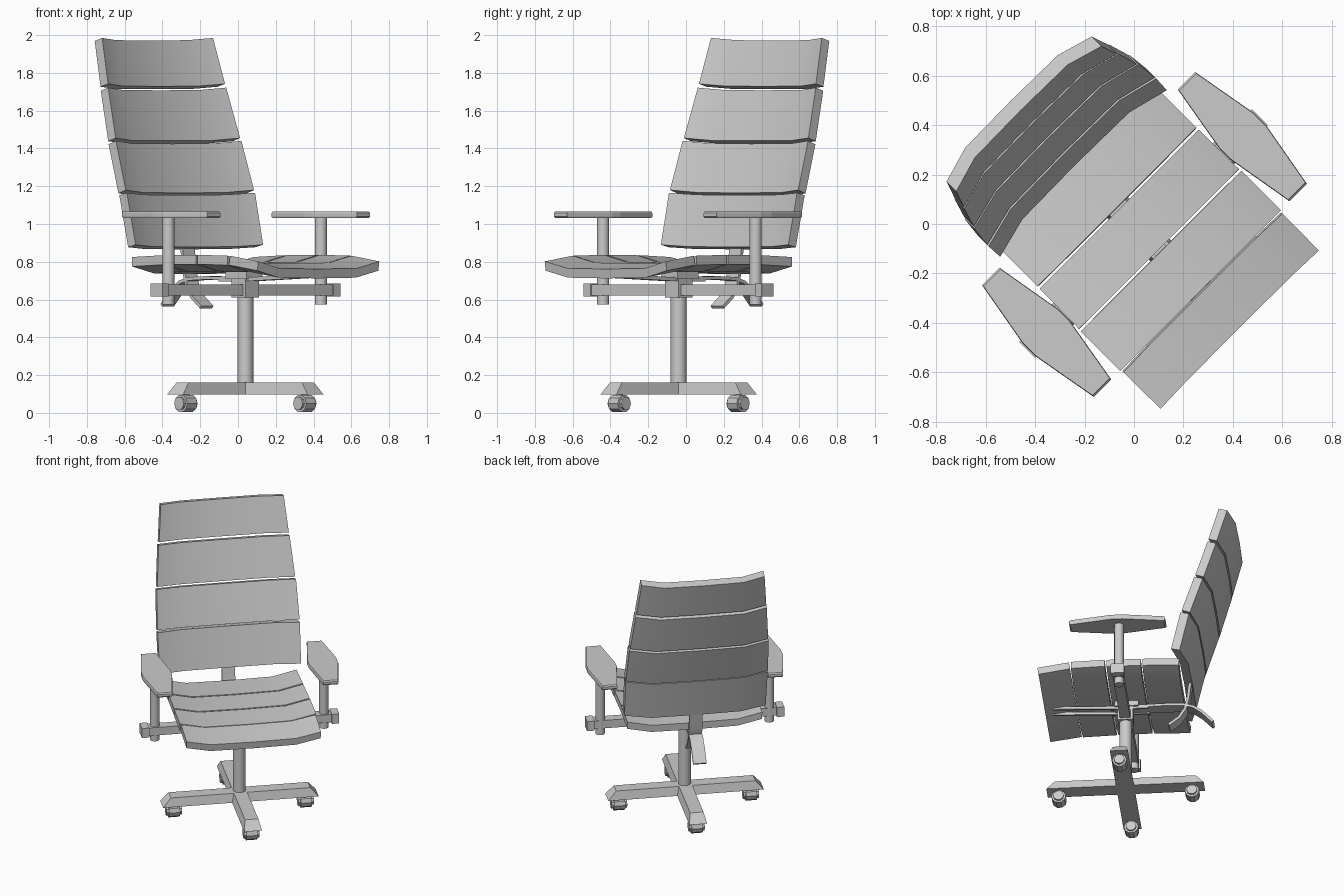
import bpy, bmesh, math
from mathutils import Matrix, Vector

if "Cube" in bpy.data.objects:
    bpy.data.objects.remove(bpy.data.objects["Cube"])

# The chair is built facing +X, then turned so it faces diagonally
TURN = Matrix.Rotation(math.radians(-45), 4, 'Z')
CX = 0.055  # column position along the chair


def finish(name, bm, smooth=False):
    bmesh.ops.recalc_face_normals(bm, faces=bm.faces)
    bm.transform(TURN)
    me = bpy.data.meshes.new(name)
    bm.to_mesh(me)
    bm.free()
    ob = bpy.data.objects.new(name, me)
    bpy.context.collection.objects.link(ob)
    if smooth:
        bpy.context.view_layer.objects.active = ob
        ob.select_set(True)
        bpy.ops.object.shade_smooth_by_angle(angle=math.radians(35))
        ob.select_set(False)
    return ob


def loft(name, rings, smooth=False):
    """Skin closed rings of points and cap both ends."""
    bm = bmesh.new()
    vs = [[bm.verts.new(p) for p in r] for r in rings]
    n = len(vs[0])
    for a, b in zip(vs, vs[1:]):
        for i in range(n):
            bm.faces.new((a[i], a[(i + 1) % n], b[(i + 1) % n], b[i]))
    bm.faces.new(vs[0])
    bm.faces.new(vs[-1])
    return finish(name, bm, smooth)


def box(name, x0, x1, y0, y1, z0, z1):
    return loft(name, [[(x0, y0, z), (x1, y0, z), (x1, y1, z), (x0, y1, z)] for z in (z0, z1)])


def cylinder(name, center, r, length, sides, axis='Z'):
    bm = bmesh.new()
    m = Matrix.Translation(center)
    if axis == 'Y':
        m = m @ Matrix.Rotation(math.pi / 2, 4, 'X') @ Matrix.Rotation(math.pi / sides, 4, 'Z')
    bmesh.ops.create_cone(bm, cap_ends=True, segments=sides, radius1=r, radius2=r, depth=length, matrix=m)
    return finish(name, bm, True)


def slat(name, a, b, thick, dip):
    """Dished slat between two (x, z, half width) stations on the raised edge."""
    d = Vector((b[0] - a[0], b[1] - a[1])).normalized()
    n = Vector((d.y, -d.x))  # direction of the sitter's side
    if n.y < 0:
        n = -n
    rings = []
    for x, z, w in (a, b):
        prof = [(-w, 0), (-w * .64, -dip), (0, -dip * 1.1), (w * .64, -dip), (w, 0)]
        front = [(x + n.x * o, y, z + n.y * o) for y, o in prof]
        back = [(x + n.x * (o - thick), y, z + n.y * (o - thick)) for y, o in reversed(prof)]
        rings.append(front + back)
    return loft(name, rings, True)


def strip(name, path, y0, y1, t):
    """Flat bar following an (x, z) path."""
    rings = []
    for i, p in enumerate(path):
        q, r = Vector(path[max(i - 1, 0)]), Vector(path[min(i + 1, len(path) - 1)])
        d = (r - q).normalized()
        o = Vector((-d.y, d.x)) * t / 2
        x, z = p
        rings.append([(x + o.x, y0, z + o.y), (x + o.x, y1, z + o.y),
                      (x - o.x, y1, z - o.y), (x - o.x, y0, z - o.y)])
    return loft(name, rings, True)


# Seat slats
for i, (a, b) in enumerate([((-.34, .825, .455), (-.098, .835, .455)),
                            ((-.085, .835, .455), (.143, .837, .458)),
                            ((.156, .837, .46), (.382, .832, .46)),
                            ((.395, .832, .455), (.605, .802, .453))]):
    slat(f"seat_slat_{i + 1}", a, b, .05, .037)

# Backrest slats
for i, (a, b) in enumerate([((-.289, .89, .477), (-.352, 1.165, .48)),
                            ((-.36, 1.18, .48), (-.444, 1.44, .47)),
                            ((-.45, 1.455, .466), (-.53, 1.722, .442)),
                            ((-.535, 1.742, .438), (-.602, 1.985, .415))]):
    slat(f"back_slat_{i + 1}", a, b, .058, .045)

# Armrests: pad, post and end bracket on each side
pad = [(-.26, .51), (.03, .46), (.09, .46), (.38, .51), (.38, .61), (.1, .66), (.02, .66), (-.26, .61)]
for side, s in (("left", 1), ("right", -1)):
    c = Vector((.06, .56))
    rings = []
    for z, k in ((1.032, .975), (1.04, 1), (1.057, 1), (1.065, .975)):
        rings.append([(c.x + (x - c.x) * k, s * (c.y + (y - c.y) * k), z) for x, y in pad])
    loft(f"arm_pad_{side}", rings)
    cylinder(f"arm_post_{side}", (.05, s * .571, .805), .032, .46, 24)
    box(f"arm_bracket_{side}", CX - .045, CX + .045, s * .616, s * .666, .615, .685)

# Arm cross bar, hub and mechanism
box("arm_bar", CX - .035, CX + .035, -.62, .62, .622, .68)
box("hub", CX - .052, CX + .052, -.052, .052, .61, .71)
box("seat_mount", CX - .09, CX + .07, -.06, .06, .71, .755)
for s in (-1, 1):
    strip("seat_rail", [(.54, .725), (.3, .715), (.05, .705), (-.1, .705)], s * .03, s * .045, .02)

# Rear support strip and back bracket
strip("rear_support", [(.05, .71), (-.2, .715), (-.33, .71), (-.4, .69), (-.46, .645), (-.53, .57)],
      -.045, .045, .018)
strip("back_bracket", [(-.43, 1.08), (-.395, .95), (-.375, .85), (-.365, .76), (-.345, .68), (-.305, .615), (-.235, .56)],
      -.045, .045, .018)

# Column
cylinder("column", (CX, 0, .43), .042, .62, 24)

# Four-legged base with casters
for i in range(4):
    rot = Matrix.Translation((CX, 0, 0)) @ Matrix.Rotation(i * math.pi / 2, 4, 'Z')
    ring = lambda L, w, z: [rot @ Vector(p) for p in ((0, -w, z), (L, -w, z), (L, w, z), (0, w, z))]
    loft(f"base_leg_{i + 1}", [ring(.525, .06, .098), ring(.47, .045, .16)])
    c = rot @ Vector((.445, 0, .05))
    cylinder(f"caster_wheel_{i + 1}", c, .048, .075, 10, 'Y')
    cylinder(f"caster_cap_{i + 1}", c, .035, .105, 10, 'Y')
    cylinder(f"caster_stem_{i + 1}", (c.x, c.y, .085), .02, .05, 12)
